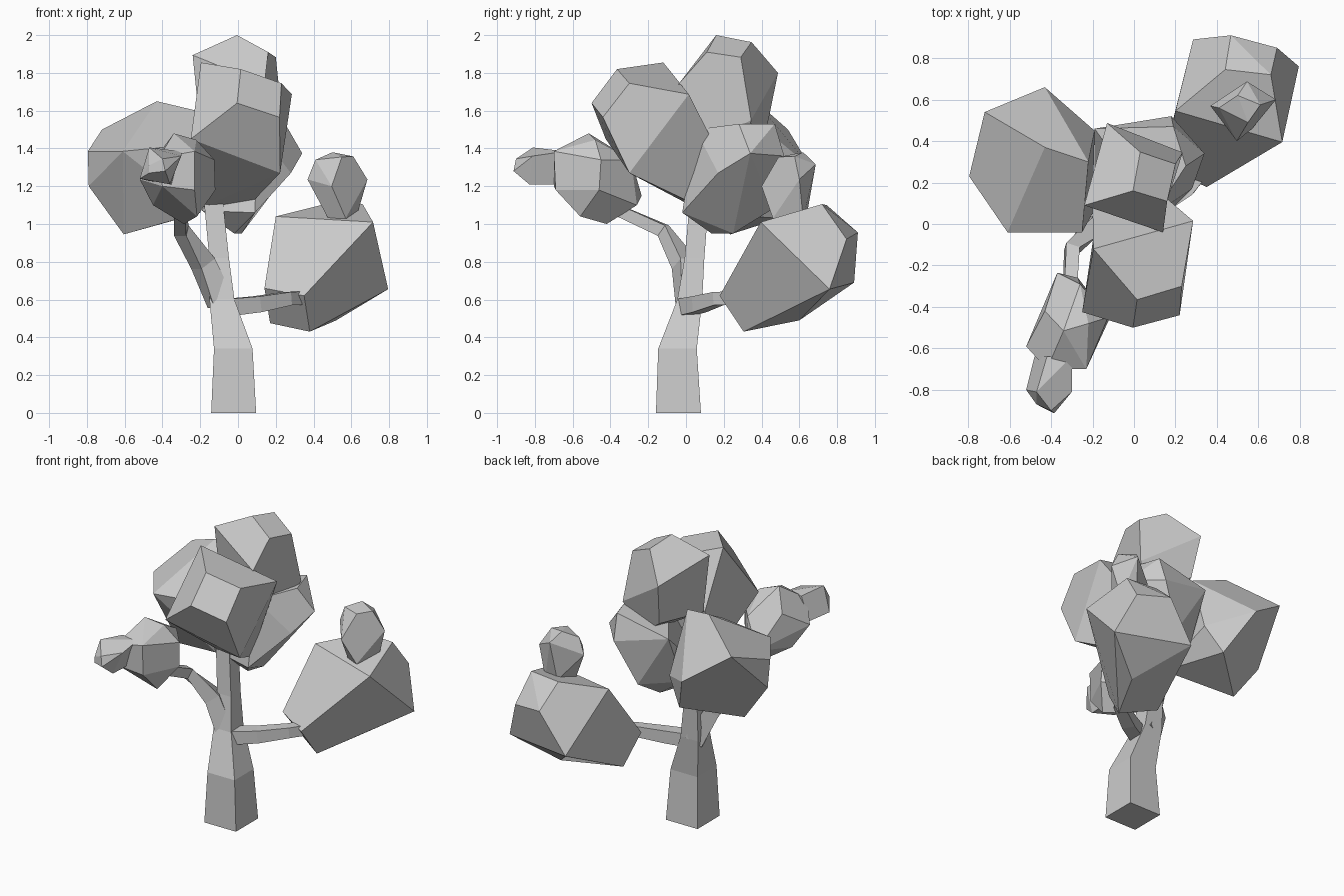
import bpy, bmesh, math
from mathutils import Vector


def finish(name, bm):
    bmesh.ops.recalc_face_normals(bm, faces=bm.faces)
    mesh = bpy.data.meshes.new(name)
    bm.to_mesh(mesh)
    bm.free()
    bpy.context.collection.objects.link(bpy.data.objects.new(name, mesh))


def limb(name, path, upright=False):
    """Four-sided tapering tube; path holds (x, y, z, half width)."""
    bm = bmesh.new()
    pts = [Vector(p[:3]) for p in path]
    rings = []
    for i, p in enumerate(pts):
        if upright:
            u, v = Vector((1, 0, 0)), Vector((0, 1, 0))
        else:
            d = (pts[min(i + 1, len(pts) - 1)] - pts[max(i - 1, 0)]).normalized()
            u = d.cross(Vector((0, 0, 1))).normalized()
            v = d.cross(u)
        w = path[i][3]
        rings.append([bm.verts.new(p + w * (a * u + b * v))
                      for a, b in ((-1, -1), (1, -1), (1, 1), (-1, 1))])
    for r, s in zip(rings, rings[1:]):
        for k in range(4):
            bm.faces.new((r[k], r[(k + 1) % 4], s[(k + 1) % 4], s[k]))
    bm.faces.new(rings[0])
    bm.faces.new(rings[-1])
    finish(name, bm)


def clump(name, cap, mid, base):
    """Faceted leaf clump: small cap, wide middle ring and narrower base."""
    bm = bmesh.new()
    for p in cap + mid + base:
        bm.verts.new(p)
    bmesh.ops.convex_hull(bm, input=bm.verts[:])
    loose = [v for v in bm.verts if not v.link_faces]
    bmesh.ops.delete(bm, geom=loose, context='VERTS')
    bmesh.ops.dissolve_limit(bm, angle_limit=math.radians(17),
                             verts=bm.verts[:], edges=bm.edges[:])
    finish(name, bm)


# Trunk and branches
limb("trunk", [(-.023, -.04, 0, .119), (-.025, -.045, .34, .102), (-.085, .02, .6, .066),
               (-.1, .045, .82, .052), (-.13, .07, 1.12, .05)], upright=True)
limb("left_branch", [(-.09, .02, .58, .06), (-.185, -.01, .79, .05), (-.3, -.12, .965, .034),
                     (-.31, -.4, 1.09, .03)])
limb("right_branch", [(-.04, .0, .56, .045), (.1, .07, .575, .042), (.26, .17, .605, .035),
                      (.36, .3, .61, .035)])

# Crown
clump("front_crown_clump",
      [(.015, -.365, 1.82), (-.005, -.5, 1.64), (.22, -.44, 1.565), (.23, -.3, 1.745)],
      [(-.196, -.12, 1.855), (-.25, -.425, 1.45), (.223, -.3, 1.27), (.285, .015, 1.687)],
      [(-.2, .08, 1.5), (-.18, .04, 1.09), (.06, .055, 1.1), (.15, .13, 1.46)])
clump("top_crown_clump",
      [(-.005, .16, 2.0), (.03, .347, 1.963), (.2, .29, 1.883), (.16, .11, 1.91)],
      [(-.24, .09, 1.894), (-.13, .487, 1.8), (.235, .345, 1.55), (.14, -.04, 1.74)],
      [(-.2, .1, 1.5), (-.1, .43, 1.52), (.12, .3, 1.35), (.1, .05, 1.4)])
clump("back_crown_clump",
      [(.25, .28, 1.53), (.19, .47, 1.53), (.18, .52, 1.36), (.34, .34, 1.374)],
      [(.1, .05, 1.5), (-.19, .46, 1.45), (.04, .46, 1.08), (.28, .17, 1.27)],
      [(-.02, .135, .95), (.02, .25, .95), (.09, -.02, 1.06), (-.19, .05, 1.07),
       (-.19, .3, 1.1)])
clump("left_crown_clump",
      [(-.795, .23, 1.385), (-.72, .54, 1.5), (-.79, .25, 1.2), (-.605, .235, .945)],
      [(-.61, -.04, 1.385), (-.43, .37, 1.65), (-.43, .66, 1.3), (-.3, .5, 1.03)],
      [(-.25, -.04, 1.42), (-.22, .3, 1.6), (-.19, .45, 1.2), (-.2, .05, 1.06)])

# Clumps on the right branch
clump("right_clump",
      [(.66, .72, 1.105), (.44, .745, 1.1), (.467, .91, .955), (.69, .85, .92)],
      [(.715, .395, 1.01), (.2, .545, 1.04), (.285, .89, .69), (.795, .76, .655)],
      [(.35, .178, .62), (.14, .28, .66), (.17, .43, .475), (.38, .305, .43), (.52, .6, .49)])
clump("right_small_clump",
      [(.41, .56, 1.34), (.5, .62, 1.38), (.61, .575, 1.358), (.55, .49, 1.355)],
      [(.368, .57, 1.236), (.545, .687, 1.316), (.685, .6, 1.236), (.496, .4, 1.2)],
      [(.477, .5, 1.03), (.52, .64, 1.05), (.625, .62, 1.03), (.57, .46, 1.03)])

# Clumps on the left branch
clump("left_clump",
      [(-.42, -.7, 1.35), (-.23, -.7, 1.385), (-.23, -.69, 1.18), (-.4, -.7, 1.2)],
      [(-.34, -.515, 1.48), (-.22, -.48, 1.445), (-.125, -.45, 1.34), (-.12, -.46, 1.18),
       (-.52, -.59, 1.236), (-.43, -.42, 1.35)],
      [(-.37, -.235, 1.15), (-.26, -.29, 1.34), (-.27, -.26, 1.1), (-.286, -.42, 1.0),
       (-.217, -.56, 1.04), (-.45, -.5, 1.1)])
clump("left_small_clump",
      [(-.47, -.87, 1.31), (-.4, -.9, 1.345), (-.385, -.913, 1.28), (-.47, -.87, 1.27)],
      [(-.47, -.81, 1.405), (-.3, -.81, 1.36), (-.36, -.83, 1.21), (-.52, -.8, 1.24)],
      [(-.42, -.64, 1.385), (-.3, -.64, 1.385), (-.35, -.64, 1.21), (-.48, -.64, 1.23)])
